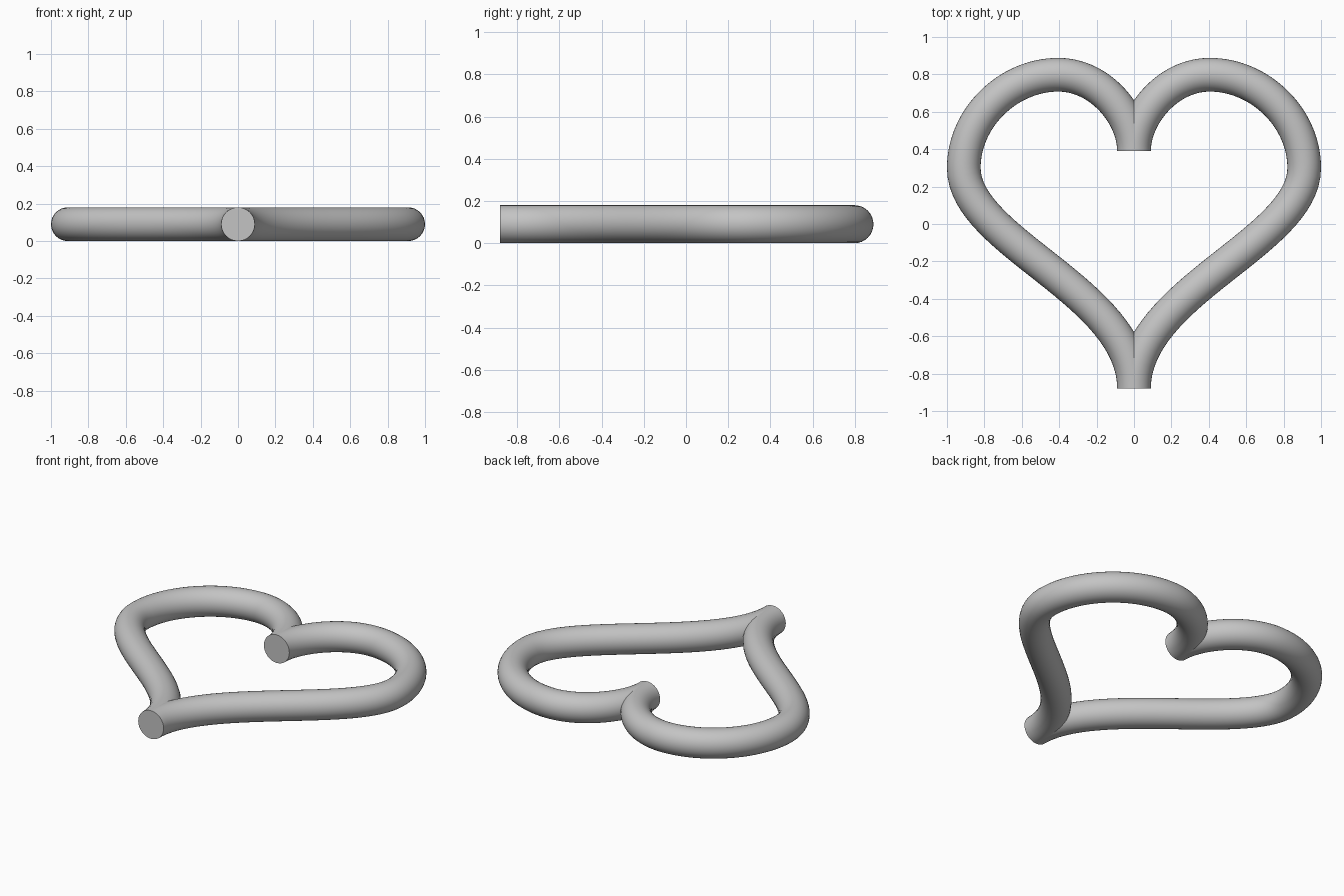
import bpy

cube = bpy.data.objects.get("Cube")
if cube:
    bpy.data.objects.remove(cube)

RADIUS = 0.09

# Plain grey material
grey = bpy.data.materials.new("plain grey")
grey.use_nodes = True
colour = (0.55, 0.55, 0.55, 1)
grey.diffuse_color = colour
grey.node_tree.nodes["Principled BSDF"].inputs["Base Color"].default_value = colour

# Half outline: (left handle, point, right handle), from notch to tip
PATH = [
    ((0, 0.2), (0, 0.39), (0, 0.58)),
    ((0.18, 0.798), (0.405, 0.798), (0.67, 0.798)),
    ((0.91, 0.57), (0.91, 0.3), (0.91, -0.1)),
    ((0, -0.36), (0, -0.88), (0, -1.2)),
]


def half_tube(name, side):
    """Sweep a round section along one half of the heart."""
    curve = bpy.data.curves.new(name, "CURVE")
    curve.dimensions = "3D"
    curve.twist_mode = "Z_UP"
    curve.resolution_u = 32
    curve.bevel_depth = RADIUS
    curve.bevel_resolution = 14
    curve.use_fill_caps = True
    spline = curve.splines.new("BEZIER")
    spline.bezier_points.add(len(PATH) - 1)
    for point, (left, centre, right) in zip(spline.bezier_points, PATH):
        point.handle_left_type = point.handle_right_type = "FREE"
        point.handle_left = (side * left[0], left[1], RADIUS)
        point.co = (side * centre[0], centre[1], RADIUS)
        point.handle_right = (side * right[0], right[1], RADIUS)
    curve.materials.append(grey)

    obj = bpy.data.objects.new(name, curve)
    bpy.context.collection.objects.link(obj)
    bpy.ops.object.select_all(action="DESELECT")
    obj.select_set(True)
    bpy.context.view_layer.objects.active = obj
    bpy.ops.object.convert(target="MESH")
    bpy.ops.object.shade_smooth_by_angle()


# Two mirrored halves meeting at the notch and the tip
half_tube("left_heart_tube", 1)
half_tube("right_heart_tube", -1)
